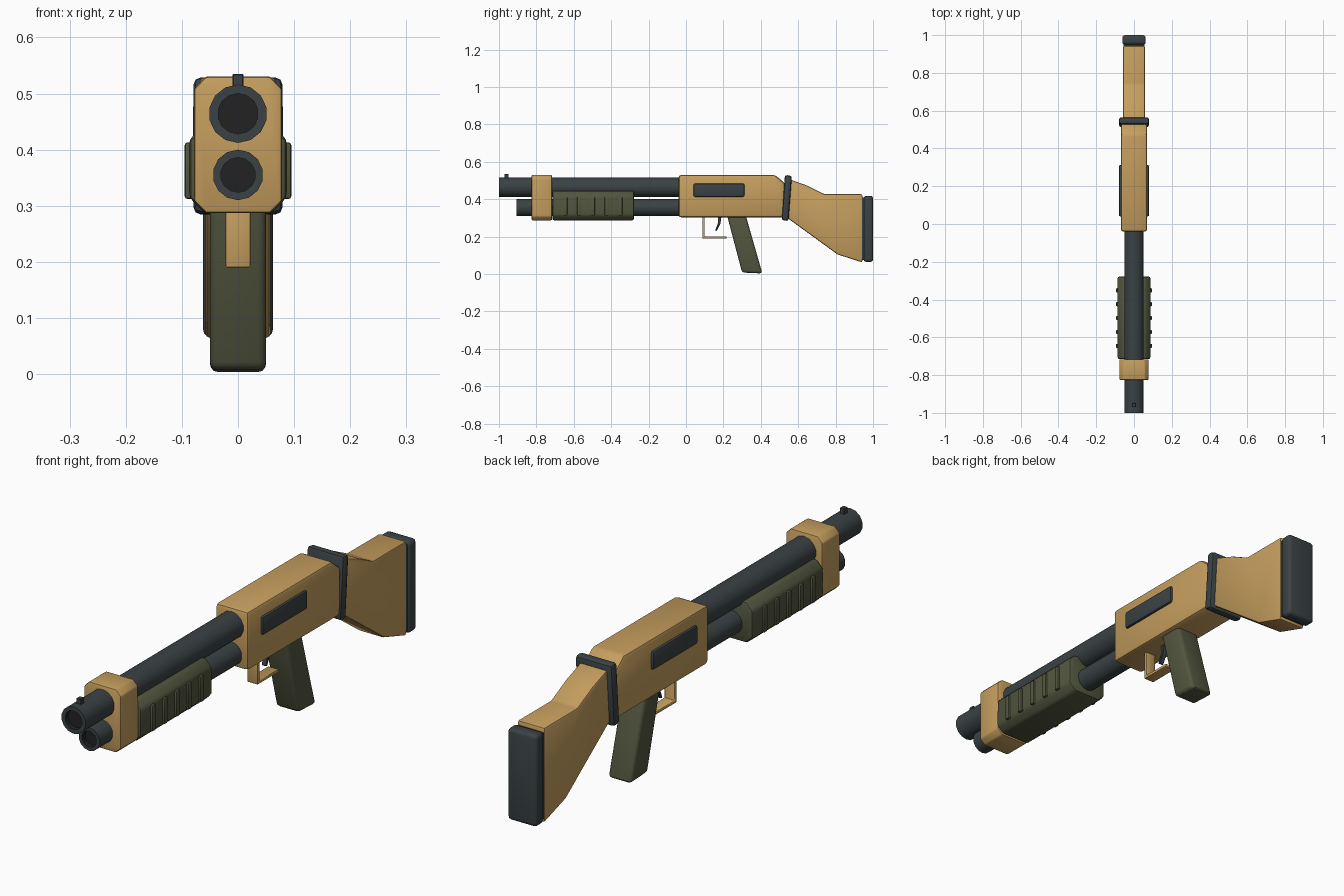
import bpy, bmesh, math
from mathutils import Matrix

if "Cube" in bpy.data.objects:
    bpy.data.objects.remove(bpy.data.objects["Cube"])


def material(name, rgb):
    m = bpy.data.materials.new(name)
    m.diffuse_color = (*rgb, 1)
    m.use_nodes = True
    m.node_tree.nodes["Principled BSDF"].inputs["Base Color"].default_value = m.diffuse_color
    return m


TAN = material("tan", (0.56, 0.342, 0.112))
STEEL = material("dark steel", (0.043, 0.055, 0.059))
OLIVE = material("olive", (0.084, 0.093, 0.049))
BLACK = material("bore black", (0.016, 0.016, 0.016))


def finish(bm, name, mats, bevel=0.0, segments=2, angle=35):
    bmesh.ops.recalc_face_normals(bm, faces=bm.faces)
    me = bpy.data.meshes.new(name)
    bm.to_mesh(me)
    bm.free()
    for m in mats:
        me.materials.append(m)
    ob = bpy.data.objects.new(name, me)
    bpy.context.collection.objects.link(ob)
    bpy.ops.object.select_all(action='DESELECT')
    ob.select_set(True)
    bpy.context.view_layer.objects.active = ob
    if bevel:
        mod = ob.modifiers.new("bevel", 'BEVEL')
        mod.width = bevel
        mod.segments = segments
        mod.limit_method = 'ANGLE'
        mod.angle_limit = math.radians(20)
        bpy.ops.object.modifier_apply(modifier=mod.name)
    bpy.ops.object.shade_smooth_by_angle(angle=math.radians(angle))
    return ob


def extrude(name, points, offset, mat, bevel, segments=2):
    """Extrude a closed 3D outline along an offset."""
    bm = bmesh.new()
    face = bm.faces.new([bm.verts.new(p) for p in points])
    res = bmesh.ops.extrude_face_region(bm, geom=[face])
    verts = [v for v in res["geom"] if isinstance(v, bmesh.types.BMVert)]
    bmesh.ops.translate(bm, vec=offset, verts=verts)
    return finish(bm, name, [mat], bevel, segments)


def side_profile(name, yz, half, mat, bevel, segments=2):
    return extrude(name, [(-half, y, z) for y, z in yz], (2 * half, 0, 0), mat, bevel, segments)


def box(name, x, y, z, mat, bevel=0.0, segments=2):
    pts = [(x[0], y[0], z[0]), (x[1], y[0], z[0]), (x[1], y[0], z[1]), (x[0], y[0], z[1])]
    return extrude(name, pts, (0, y[1] - y[0], 0), mat, bevel, segments)


def octagon(name, half, y, z, c, mat, bevel):
    """Chamfered rectangle in the front plane, extruded along the length."""
    a, b = z
    xz = [(half - c, a), (half, a + c), (half, b - c), (half - c, b),
          (c - half, b), (-half, b - c), (-half, a + c), (c - half, a)]
    return extrude(name, [(x, y[0], h) for x, h in xz], (0, y[1] - y[0], 0), mat, bevel)


def tube(name, y0, y1, z, radius, bore):
    """Closed cylinder with a recessed dark bore at the muzzle."""
    bm = bmesh.new()
    place = Matrix.Translation((0, (y0 + y1) / 2, z)) @ Matrix.Rotation(math.pi / 2, 4, 'X')
    bmesh.ops.create_cone(bm, cap_ends=True, segments=14, radius1=radius, radius2=radius,
                          depth=y1 - y0, matrix=place)
    muzzle = min(bm.faces, key=lambda f: f.calc_center_median().y)
    bmesh.ops.inset_region(bm, faces=[muzzle], thickness=radius - bore)
    res = bmesh.ops.extrude_discrete_faces(bm, faces=[muzzle])
    cap = res["faces"][0]
    bmesh.ops.translate(bm, vec=(0, 0.02, 0), verts=cap.verts)
    for f in bm.faces:
        r = math.hypot(f.calc_center_median().x, f.calc_center_median().z - z)
        inner = f.calc_center_median().y < y0 + 0.021 and r < bore * 1.01
        f.material_index = int(inner)
    return finish(bm, name, [STEEL, BLACK])


# Barrel, magazine tube and front sight
tube("barrel", -1.0, 0.0, 0.464, 0.052, 0.036)
tube("magazine_tube", -0.905, 0.0, 0.355, 0.045, 0.031)
box("front_sight", (-0.01, 0.01), (-0.97, -0.948), (0.505, 0.535), STEEL, 0.002, 1)

# Clamp joining the two tubes
octagon("barrel_clamp", 0.078, (-0.825, -0.717), (0.287, 0.53), 0.021, TAN, 0.005)

# Sliding fore-end with raised ribs on both sides
octagon("fore_end", 0.087, (-0.715, -0.278), (0.287, 0.445), 0.027, OLIVE, 0.01)
for side in (-1, 1):
    for i in range(5):
        yc = -0.645 + i * 0.0735
        x = sorted((side * 0.08, side * 0.095))
        box("fore_end_rib", x, (yc - 0.011, yc + 0.011), (0.312, 0.413), OLIVE, 0.005)

# Receiver with a raised dark plate on each side
side_profile("receiver", [(-0.04, 0.303), (0.53, 0.303), (0.53, 0.485), (0.475, 0.53),
                          (-0.04, 0.53)], 0.07, TAN, 0.014)
for side in (-1, 1):
    x = sorted((side * 0.06, side * 0.08))
    box("receiver_plate", x, (0.04, 0.312), (0.413, 0.484), STEEL, 0.008)

# Tilted collar between receiver and stock
side_profile("stock_collar", [(0.511, 0.288), (0.548, 0.283), (0.566, 0.525), (0.529, 0.53)],
             0.079, STEEL, 0.012)

# Stock and butt pad
side_profile("stock", [(0.535, 0.305), (0.81, 0.105), (0.943, 0.062), (0.943, 0.427),
                       (0.74, 0.427), (0.65, 0.472), (0.55, 0.508)], 0.058, TAN, 0.008)
box("butt_pad_base", (-0.055, 0.055), (0.935, 0.965), (0.075, 0.41), STEEL, 0.005)
box("butt_pad", (-0.062, 0.062), (0.95, 1.0), (0.065, 0.418), STEEL, 0.014, 3)

# Pistol grip
side_profile("grip", [(0.215, 0.33), (0.3, 0.008), (0.408, 0.003), (0.315, 0.33)],
             0.05, OLIVE, 0.014, 3)

# Trigger guard and trigger
side_profile("trigger_guard", [(0.088, 0.31), (0.088, 0.19), (0.216, 0.19), (0.216, 0.202),
                               (0.1, 0.202), (0.1, 0.31)], 0.022, TAN, 0.003)
side_profile("trigger", [(0.17, 0.31), (0.17, 0.27), (0.156, 0.232), (0.164, 0.23),
                         (0.184, 0.27), (0.19, 0.31)], 0.01, STEEL, 0.002, 1)
